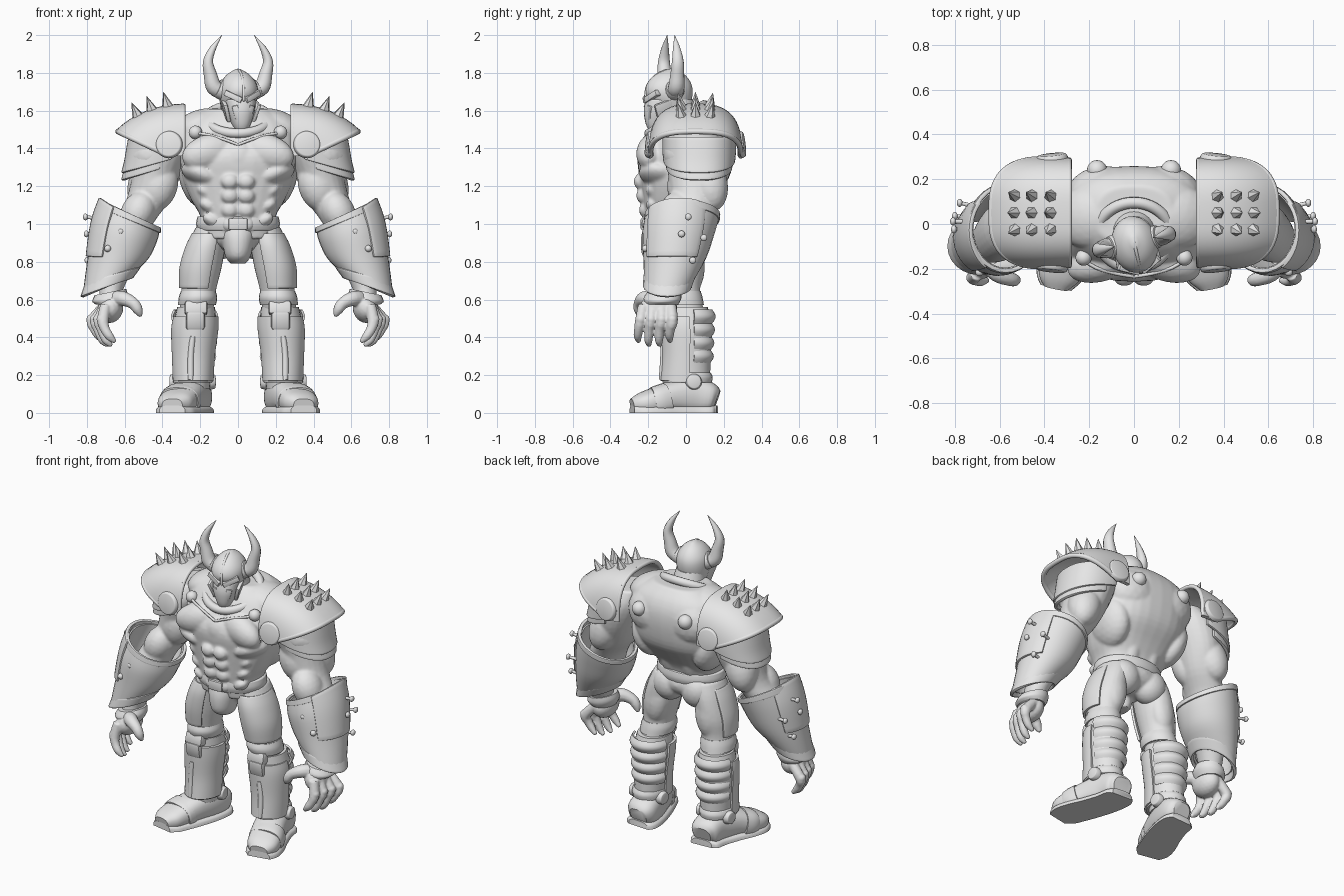
import bpy, bmesh
from math import sin, cos, pi, radians, copysign
from mathutils import Vector, Matrix, Euler

if "Cube" in bpy.data.objects:
    bpy.data.objects.remove(bpy.data.objects["Cube"])

grey = bpy.data.materials.new("clay grey")
grey.use_nodes = True
grey.diffuse_color = (0.8, 0.8, 0.8, 1)
grey.node_tree.nodes["Principled BSDF"].inputs["Base Color"].default_value = grey.diffuse_color
made = []


def soft(value, power):
    return copysign(abs(value) ** power, value)


def resample(rows, steps):
    """Catmull-Rom interpolation of tuples of numbers."""
    out, last = [], len(rows) - 1
    for i in range(last):
        quad = [rows[max(0, min(last, i + k))] for k in (-1, 0, 1, 2)]
        for j in range(steps):
            t = j / steps
            out.append([b + 0.5 * t * (c - a + t * (2*a - 5*b + 4*c - d + t * (3*(b - c) + d - a)))
                        for a, b, c, d in zip(*quad)])
    return out + [list(rows[-1])]


def tube(bm, rings, sides=24, arc=None, flat=True, power=1.0, steps=4, floor=None, caps=True):
    """Loft of rings (x, y, z, radius, radius, tilt); flat rings stay level apart from the tilt."""
    rows = resample([tuple(r) + (0,) * (6 - len(r)) for r in rings], steps)
    a0, a1 = arc or (0, 360)
    count = sides + 1 if arc else sides
    u, grid = Vector((1, 0, 0)), []
    for i, (x, y, z, ra, rb, tilt) in enumerate(rows):
        if flat:
            u, v = Vector((cos(tilt), 0, sin(tilt))), Vector((0, 1, 0))
        else:
            ahead, behind = rows[min(i + 1, len(rows) - 1)], rows[max(i - 1, 0)]
            t = (Vector(ahead[:3]) - Vector(behind[:3])).normalized()
            if i == 0 and abs(t.x) > 0.9:
                u = Vector((0, 0, 1))
            u = (u - t * u.dot(t)).normalized()
            v = t.cross(u)
        ring = []
        for k in range(count):
            a = radians(a0 + (a1 - a0) * k / sides)
            p = Vector((x, y, z)) + u * ra * soft(cos(a), power) + v * rb * soft(sin(a), power)
            if floor is not None:
                p.z = max(p.z, floor)
            ring.append(bm.verts.new(p))
        grid.append(ring)
    for lower, upper in zip(grid, grid[1:]):
        for k in range(sides):
            n = (k + 1) % count
            bm.faces.new((lower[k], lower[n], upper[n], upper[k]))
    if caps and not arc:
        bm.faces.new(grid[0][::-1])
        bm.faces.new(grid[-1])


def wire(bm, points, radius):
    tube(bm, [tuple(p) + (radius, radius) for p in points], sides=10, flat=False, steps=3)


def blob(bm, centre, radii, rot=(0, 0, 0)):
    turn = Euler([radians(r) for r in rot]).to_matrix().to_4x4()
    bmesh.ops.create_icosphere(bm, subdivisions=3, radius=1, matrix=Matrix.Translation(centre)
                               @ turn @ Matrix.Diagonal((*radii, 1)))


def block(bm, centre, size, rot=(0, 0, 0)):
    turn = Euler([radians(r) for r in rot]).to_matrix().to_4x4()
    bmesh.ops.create_cube(bm, size=1, matrix=Matrix.Translation(centre)
                          @ turn @ Matrix.Diagonal((*size, 1)))


def cone(bm, base, way, r1, r2, height, sides=16):
    way = Vector(way).normalized()
    spin = way.to_track_quat("Z", "Y").to_matrix().to_4x4()
    bmesh.ops.create_cone(bm, cap_ends=True, segments=sides, radius1=r1, radius2=r2, depth=height,
                          matrix=Matrix.Translation(Vector(base) + way * height / 2) @ spin)


def part(name, bm, mirror=True, thick=0, blend=0, bevel=0, turn=None):
    if turn:
        bm.transform(turn)
    bmesh.ops.recalc_face_normals(bm, faces=bm.faces)
    mesh = bpy.data.meshes.new(name)
    bm.to_mesh(mesh)
    bm.free()
    mesh.materials.append(grey)
    ob = bpy.data.objects.new(name, mesh)
    bpy.context.scene.collection.objects.link(ob)
    if thick:
        mod = ob.modifiers.new("thickness", "SOLIDIFY")
        mod.thickness, mod.offset = thick, 0
    if bevel:
        mod = ob.modifiers.new("bevel", "BEVEL")
        mod.width, mod.segments = bevel, 2
    if mirror:
        ob.modifiers.new("mirror", "MIRROR").use_mirror_merge = False
    if blend:
        mod = ob.modifiers.new("fuse", "REMESH")
        mod.mode, mod.voxel_size = "VOXEL", blend
        mod = ob.modifiers.new("relax", "SMOOTH")
        mod.factor, mod.iterations = 0.5, 4
    made.append(ob)


# Torso: core, pectorals, abdominals, ribs, lats, back muscles
bm = bmesh.new()
tube(bm, [(0, -.06, .92, .19, .14), (0, -.065, 1.04, .2, .155), (0, -.045, 1.13, .25, .185),
          (0, -.01, 1.24, .295, .235), (0, .0, 1.36, .31, .255), (0, .03, 1.47, .31, .225),
          (0, .04, 1.55, .27, .185), (0, .04, 1.61, .17, .13)], sides=32, power=.8)
blob(bm, (.14, -.17, 1.38), (.165, .085, .1), (8, 14, -16))
blob(bm, (0, -.16, 1.35), (.12, .1, .11))
blob(bm, (.19, -.14, 1.255), (.12, .11, .055), (0, -25, -25))
for i, z in enumerate((1.0, 1.075, 1.15, 1.225)):
    blob(bm, (.043, -.2 - .014 * i, z), (.046, .035, .042))
    blob(bm, (.135 + .016 * i, -.165, z + .015), (.06, .045, .032), (0, -30, -30))
blob(bm, (.22, .04, 1.24), (.09, .15, .16), (0, 15, 0))
blob(bm, (.13, .13, 1.42), (.17, .13, .15))
blob(bm, (.07, .06, 1.12), (.06, .06, .18), (-15, 0, 0))
blob(bm, (.2, .03, 1.52), (.16, .14, .085), (0, 18, 0))
part("torso", bm, blend=.009)

# Chest trim and armour edges
bm = bmesh.new()
wire(bm, [(.24, -.15, 1.48), (.17, -.195, 1.475), (.08, -.222, 1.45), (0, -.235, 1.42)], .008)
part("chest_trim", bm)

# Raised neck collar
bm = bmesh.new()
wire(bm, [(.165 * cos(a), -.05 + .145 * sin(a), 1.555 + .075 * sin(a))
          for a in (k * pi / 12 for k in range(25))], .026)
part("collar", bm, mirror=False)

# Dome studs on the chest and back
bm = bmesh.new()
blob(bm, (.225, -.15, 1.485), (.036, .036, .036))
blob(bm, (.165, .24, 1.46), (.045, .045, .045))
part("dome_studs", bm)

# Pelvis and groin guard
bm = bmesh.new()
blob(bm, (0, -.04, .95), (.205, .15, .1))
blob(bm, (.1, .02, .92), (.105, .095, .11))
tube(bm, [(0, -.12, .79, .04, .06), (0, -.14, .83, .068, .09), (0, -.15, .92, .085, .09),
          (0, -.13, 1, .1, .09)])
part("pelvis", bm, blend=.009)
bm = bmesh.new()
tube(bm, [(0, -.06, .965, .213, .16), (0, -.06, 1.0, .222, .17), (0, -.06, 1.04, .215, .165)], sides=32)
block(bm, (0, -.225, 1.0), (.1, .03, .06))
part("belt", bm, mirror=False, bevel=.006)

# Neck and head, turned slightly to the side
pivot = Matrix.Translation((0, -.08, 0))
look = pivot @ Matrix.Rotation(radians(13), 4, "Z") @ pivot.inverted()
bm = bmesh.new()
tube(bm, [(0, .0, 1.45, .12, .12), (0, -.05, 1.66, .085, .085)])
part("neck", bm, mirror=False)
bm = bmesh.new()
tube(bm, [(0, -.165, 1.49, .028, .03), (0, -.155, 1.53, .05, .06), (0, -.14, 1.6, .074, .085),
          (0, -.125, 1.66, .082, .09)], power=.9)
for s in (1, -1):
    block(bm, (s * .033, -.2, 1.59), (.035, .03, .08), (8, s * 14, s * 25))
    block(bm, (s * .077, -.13, 1.6), (.022, .1, .1), (20, s * 14, s * 8))
part("face_mask", bm, mirror=False, bevel=.008, turn=look)
bm = bmesh.new()
tube(bm, [(0, -.07, 1.6, .085, .085), (0, -.09, 1.68, .102, .125), (0, -.09, 1.74, .096, .12),
          (0, -.085, 1.79, .06, .08), (0, -.08, 1.82, .012, .02)])
wire(bm, [(0, -.215, 1.65), (0, -.212, 1.72), (0, -.163, 1.785), (0, -.08, 1.815), (0, .01, 1.76)], .008)
for s in (1, -1):
    block(bm, (s * .048, -.19, 1.675), (.1, .04, .03), (0, s * -24, s * 28))
    cone(bm, (s * .065, -.08, 1.7), (s * .8, 0, .35), .055, .05, .05)
part("helmet", bm, mirror=False, bevel=.005, turn=look)
bm = bmesh.new()
for s in (1, -1):
    tube(bm, [(s * .08, -.08, 1.7, .04, .042), (s * .13, -.08, 1.725, .043, .044),
              (s * .15, -.08, 1.79, .036, .038), (s * .163, -.08, 1.86, .027, .032),
              (s * .136, -.08, 1.93, .017, .02), (s * .087, -.08, 2, .001, .001)], sides=12, flat=False)
part("horns", bm, mirror=False, turn=look)

# Arms: shoulder, biceps, triceps, forearm
bm = bmesh.new()
tube(bm, [(.34, .05, 1.5, .1, .12), (.39, .05, 1.4, .15, .17), (.43, .06, 1.26, .13, .155),
          (.48, .04, 1.12, .115, .125), (.56, -.01, 1.0, .11, .125), (.61, -.05, .86, .1, .12),
          (.67, -.1, .66, .065, .075), (.675, -.13, .58, .05, .065)])
blob(bm, (.42, -.01, 1.2), (.1, .09, .14), (0, -20, 0))
blob(bm, (.48, .12, 1.22), (.1, .1, .16), (12, -18, 0))
blob(bm, (.44, .05, 1.37), (.16, .17, .13), (0, 25, 0))
blob(bm, (.53, -.04, 1.06), (.09, .1, .12), (0, -25, 0))
part("arms", bm, blend=.009)

# Hands with four fingers and a thumb
bm = bmesh.new()
blob(bm, (.675, -.145, .555), (.068, .1, .08), (0, -12, 0))
for i in range(4):
    y, drop, out = -.24 + .056 * i, .02 * (i in (1, 2)), .018 * i
    tube(bm, [(.7, y * .85 - .02, .57, .03, .03), (.715 + out, y, .49, .031, .03),
              (.705 + out, y - .01, .445, .026, .025), (.68 + out, y - .015, .405 - drop, .023, .022),
              (.65 + out, y - .01, .375 - drop, .011, .01)], sides=12, flat=False)
    blob(bm, (.722 + out, y, .495), (.028, .027, .026))
tube(bm, [(.66, -.17, .6, .04, .045), (.61, -.22, .605, .04, .04), (.555, -.245, .58, .032, .032),
          (.53, -.25, .545, .027, .027), (.515, -.245, .51, .01, .01)], sides=12, flat=False)
part("hands", bm, blend=.006)

# Forearm gauntlets with rims and mushroom studs
bm = bmesh.new()
cuff = [(.575, -.02, 1.04, .165, .185, .42), (.6, -.04, .95, .165, .18, .25),
        (.635, -.06, .82, .15, .155, 0), (.69, -.095, .69, .125, .115, -.35)]
tube(bm, cuff, sides=32, caps=False)
part("gauntlets", bm, thick=.022)
bm = bmesh.new()
tube(bm, [(.66, -.085, .735, .145, .13, -.3), (.695, -.1, .665, .14, .118, -.38)], caps=False)
tube(bm, [(.572, -.018, 1.055, .172, .19, .44), (.578, -.022, 1.02, .174, .191, .4)], sides=32, caps=False)
tube(bm, [(.585, -.03, 1.04, .172, .185, .6), (.605, -.04, .95, .175, .185, .3),
          (.635, -.06, .82, .162, .165, .05)], arc=(-60, 45), sides=12)
part("gauntlet_bands", bm, thick=.02, bevel=.005)
bm = bmesh.new()
tube(bm, [(.675, -.115, .64, .085, .09, -.2), (.678, -.125, .605, .095, .1, -.15),
          (.68, -.13, .575, .075, .09, 0)])
part("wrist_rings", bm)
bm = bmesh.new()
for y, z in ((.01, 1.03), (-.02, .94), (-.07, .82), (.08, .92), (.03, .8)):
    side = Vector((1, y * 3, .12))
    base = Vector((.75 - abs(y) * .4, y, z))
    cone(bm, base, side, .01, .009, .06, 10)
    blob(bm, base + side.normalized() * .062, (.013, .018, .018))
for x, z in ((.62, .96), (.69, .87)):
    blob(bm, (x, -.215, z), (.018, .018, .018))
part("gauntlet_studs", bm)


# Pauldrons: dome cut by an arched rim
def pauldron(s, angle):
    c, h = soft(cos(angle), .7), max(sin(angle), 0) ** .7
    inner = Vector((.29, .05 - .235 * c, 1.36 + .265 * h))
    outer = Vector((.36 + .275 * h, .05 - .24 * c, 1.36 + .13 * h))
    return inner.lerp(outer, s) + Vector((.02, 0, .03)) * (4 * s * (1 - s) * h)


bm = bmesh.new()
rows = [[bm.verts.new(pauldron(i / 8, pi * k / 32)) for k in range(33)] for i in range(9)]
for low, high in zip(rows, rows[1:]):
    for k in range(32):
        bm.faces.new((low[k], low[k + 1], high[k + 1], high[k]))
bmesh.ops.remove_doubles(bm, verts=bm.verts, dist=.0005)
part("pauldrons", bm, thick=.025)
bm = bmesh.new()
for s, r in ((0, .013), (1, .015), (.86, .008)):
    wire(bm, [pauldron(s, pi * k / 16) for k in range(17)], r)
part("pauldron_rims", bm)
bm = bmesh.new()
for s in (.2, .42, .64):
    for deg in (79, 90, 101):
        tip = Vector((.2 + s * .4, -cos(radians(deg)) * 1.2, 1))
        cone(bm, pauldron(s, radians(deg)) - tip * .01, tip, .036, .001, .095, 6)
part("shoulder_spikes", bm)
bm = bmesh.new()
for y, way in ((-.185, -1), (.285, 1)):
    cone(bm, (.365, y, 1.42), (.1, way, .12), .075, .065, .025, 32)
part("shoulder_discs", bm, bevel=.006)
bm = bmesh.new()
tube(bm, [(.37, .07, 1.46, .2, .185, .0), (.37, .07, 1.39, .225, .185, -.2), (.38, .07, 1.335, .238, .18, -.28)],
     arc=(-95, 95), sides=28, power=.85)
tube(bm, [(.38, .07, 1.36, .215, .17, -.25), (.385, .07, 1.3, .235, .165, -.3)],
     arc=(-85, 85), sides=28, power=.85)
part("upper_arm_plates", bm, thick=.02, bevel=.005)

# Thighs with plates on the front and outer side
bm = bmesh.new()
tube(bm, [(.13, -.04, .99, .09, .12), (.162, -.035, .9, .098, .13), (.19, -.03, .77, .104, .125),
          (.208, -.03, .65, .092, .105), (.22, -.01, .54, .09, .105)])
blob(bm, (.2, -.09, .79), (.075, .065, .14), (0, -10, 0))
blob(bm, (.18, .04, .78), (.075, .06, .14), (0, -8, 0))
part("thighs", bm, blend=.009)
bm = bmesh.new()
tube(bm, [(.15, -.045, .95, .085, .122), (.17, -.045, .88, .1, .138), (.195, -.045, .77, .107, .135),
          (.208, -.04, .66, .097, .12)], arc=(-120, 35))
part("thigh_plates", bm, thick=.016, bevel=.004)
bm = bmesh.new()
tube(bm, [(.21, -.03, .645, .092, .108), (.212, -.03, .61, .102, .118), (.217, -.02, .57, .1, .115)])
part("knee_bands", bm)

# Boots: shaft, calf bands, kneecap, cuffs, ankle discs
bm = bmesh.new()
tube(bm, [(.222, 0, .56, .1, .115), (.23, .01, .45, .114, .128), (.235, .01, .33, .106, .12),
          (.236, .01, .21, .096, .118), (.24, .01, .13, .09, .11)])
part("boot_shafts", bm)
bm = bmesh.new()
for z in (.3, .37, .44, .51):
    r = .092 + .05 * (z - .2)
    tube(bm, [(.23, .02, z - .034, r, r + .006), (.23, .022, z, r + .014, r + .022),
              (.23, .02, z + .034, r, r + .006)], arc=(10, 170), sides=20)
part("calf_bands", bm, thick=.012)
bm = bmesh.new()
tube(bm, [(.222, -.005, .51, .112, .122), (.229, 0, .44, .117, .126), (.236, 0, .3, .106, .12),
          (.237, -.002, .17, .1, .128)], arc=(-190, 10), sides=28)
wire(bm, [(.24, -.122, .4), (.25, -.12, .3), (.25, -.128, .18)], .009)
part("shin_guards", bm, thick=.016)
bm = bmesh.new()
block(bm, (.222, -.115, .555), (.12, .06, .075), (-12, 0, 0))
block(bm, (.226, -.122, .49), (.1, .05, .1), (10, 0, 0))
part("kneecaps", bm, bevel=.016)
bm = bmesh.new()
tube(bm, [(.238, .008, .215, .1, .122), (.24, .008, .19, .106, .133), (.24, .006, .16, .104, .13)])
for way in (1, -1):
    cone(bm, (.24 + way * .085, .04, .165), (way, .1, 0), .045, .036, .035, 24)
part("ankle_cuffs", bm, bevel=.004)

# Feet and soles
bm = bmesh.new()
foot = [(.228, .165, .07, .06, .05), (.228, .13, .08, .09, .08), (.24, .04, .09, .095, .1),
        (.275, -.07, .085, .098, .085), (.312, -.16, .065, .1, .07), (.337, -.235, .05, .092, .055),
        (.348, -.285, .04, .055, .035)]
tube(bm, foot, flat=False, power=.8, floor=.01)
part("feet", bm)
bm = bmesh.new()
tube(bm, [(x, y, .0, max(ra, .06) + .01, .04) for x, y, z, ra, rb in foot], flat=False, power=.6, floor=0)
tube(bm, [(.295, -.11, .07, .104, .088), (.31, -.15, .06, .107, .085), (.315, -.175, .055, .104, .08)],
     flat=False, power=.8, floor=.005)
part("soles", bm)

# Apply modifiers and shade
bpy.ops.object.select_all(action="DESELECT")
for ob in made:
    ob.select_set(True)
bpy.context.view_layer.objects.active = made[0]
bpy.ops.object.convert(target="MESH")
bpy.ops.object.shade_smooth_by_angle(angle=radians(38))
